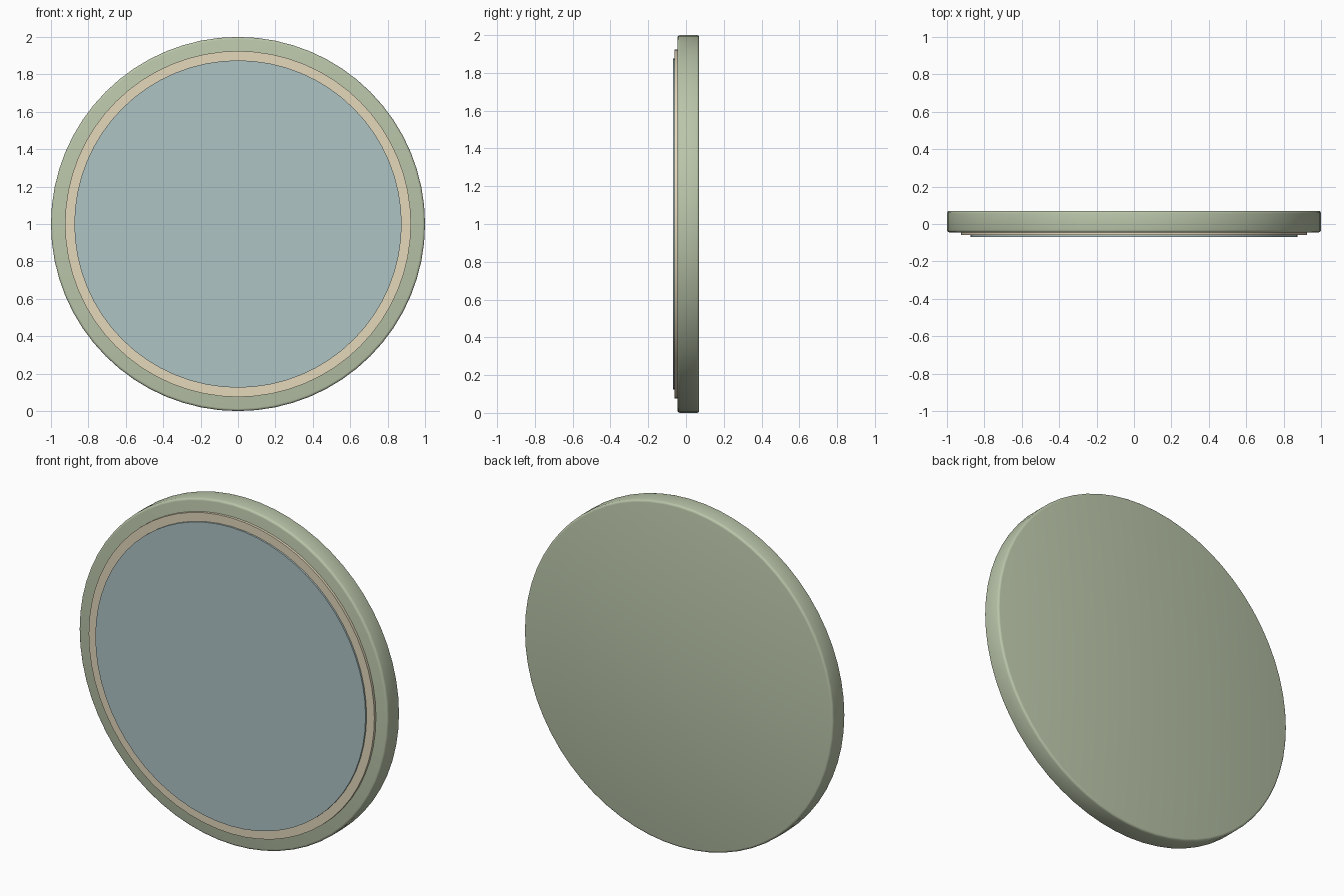
import bpy
from math import pi, radians

if "Cube" in bpy.data.objects:
    bpy.data.objects.remove(bpy.data.objects["Cube"])


def material(name, rgb):
    m = bpy.data.materials.new(name)
    m.diffuse_color = (*rgb, 1)
    m.use_nodes = True
    m.node_tree.nodes["Principled BSDF"].inputs["Base Color"].default_value = m.diffuse_color
    return m


def disc(name, radius, y_front, y_back, bevel, segments, mat):
    # Round plate standing upright, facing -y, centred at z = 1
    bpy.ops.mesh.primitive_cylinder_add(
        vertices=64, radius=radius, depth=y_back - y_front,
        location=(0, (y_front + y_back) / 2, 1), rotation=(pi / 2, 0, 0))
    ob = bpy.context.object
    ob.name = name
    bpy.ops.object.transform_apply(location=False, rotation=True, scale=False)
    ob.data.materials.append(mat)
    if bevel:
        b = ob.modifiers.new("Bevel", 'BEVEL')
        b.width = bevel
        b.segments = segments
        b.limit_method = 'ANGLE'
        b.angle_limit = radians(40)
        bpy.ops.object.modifier_apply(modifier=b.name)
    bpy.ops.object.shade_smooth_by_angle(angle=radians(35))
    return ob


green = material("sage_green", (0.49, 0.56, 0.40))
cream = material("cream", (0.78, 0.69, 0.50))
blue = material("pale_blue", (0.43, 0.55, 0.56))

# Thick body with softened rim
disc("body", 1.0, -0.045, 0.07, 0.013, 3, green)
# Thin trim plate whose edge shows as a ring
disc("trim_ring", 0.925, -0.06, -0.04, 0, 0, cream)
# Raised face plate
disc("face_plate", 0.875, -0.07, -0.055, 0, 0, blue)
